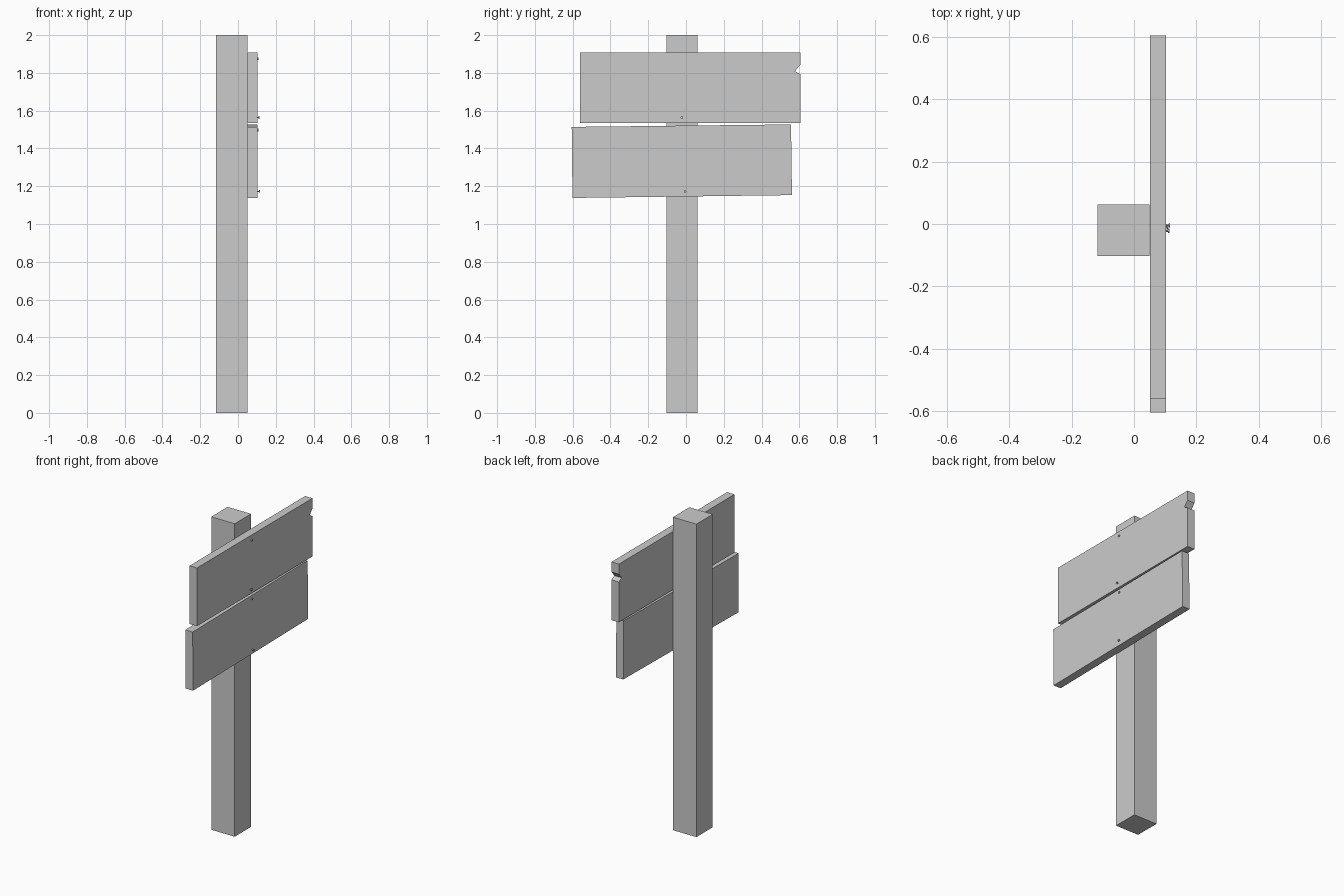
import bpy, bmesh, math
from mathutils import Matrix

if "Cube" in bpy.data.objects:
    bpy.data.objects.remove(bpy.data.objects["Cube"])


def finish(bm, name):
    bmesh.ops.recalc_face_normals(bm, faces=bm.faces)
    me = bpy.data.meshes.new(name)
    bm.to_mesh(me)
    bm.free()
    ob = bpy.data.objects.new(name, me)
    bpy.context.collection.objects.link(ob)
    return ob


def plank(name, outline, x0, x1):
    """Extrude a (y, z) outline along x."""
    bm = bmesh.new()
    face = bm.faces.new([bm.verts.new((x0, y, z)) for y, z in outline])
    ext = bmesh.ops.extrude_face_region(bm, geom=[face])
    verts = [g for g in ext["geom"] if isinstance(g, bmesh.types.BMVert)]
    bmesh.ops.translate(bm, verts=verts, vec=(x1 - x0, 0, 0))
    return finish(bm, name)


def nail(name, y, z, tip):
    """Thin shank with a small flat head, pointing along +x."""
    bm = bmesh.new()
    for r, x0, x1 in ((0.003, 0.08, tip - 0.002), (0.007, tip - 0.005, tip)):
        m = Matrix.Translation(((x0 + x1) / 2, y, z)) @ Matrix.Rotation(math.pi / 2, 4, 'Y')
        bmesh.ops.create_cone(bm, cap_ends=True, segments=8, radius1=r,
                              radius2=r, depth=x1 - x0, matrix=m)
    return finish(bm, name)


# Square post
plank("post", [(-0.103, 0), (0.062, 0), (0.062, 2), (-0.103, 2)], -0.117, 0.049)

# Upper board with a chipped end
plank("upper_board", [(-0.562, 1.535), (0.605, 1.535), (0.605, 1.793),
                      (0.577, 1.809), (0.605, 1.843), (0.605, 1.907),
                      (-0.562, 1.907)], 0.051, 0.103)

# Lower board, hung slightly crooked
plank("lower_board", [(-0.601, 1.138), (0.561, 1.153), (0.556, 1.527),
                      (-0.605, 1.514)], 0.051, 0.103)

# Nails: the lower one in each board sticks out further
nail("upper_board_top_nail", -0.01, 1.875, 0.109)
nail("upper_board_bottom_nail", -0.022, 1.564, 0.114)
nail("lower_board_top_nail", -0.008, 1.498, 0.109)
nail("lower_board_bottom_nail", -0.005, 1.173, 0.116)
